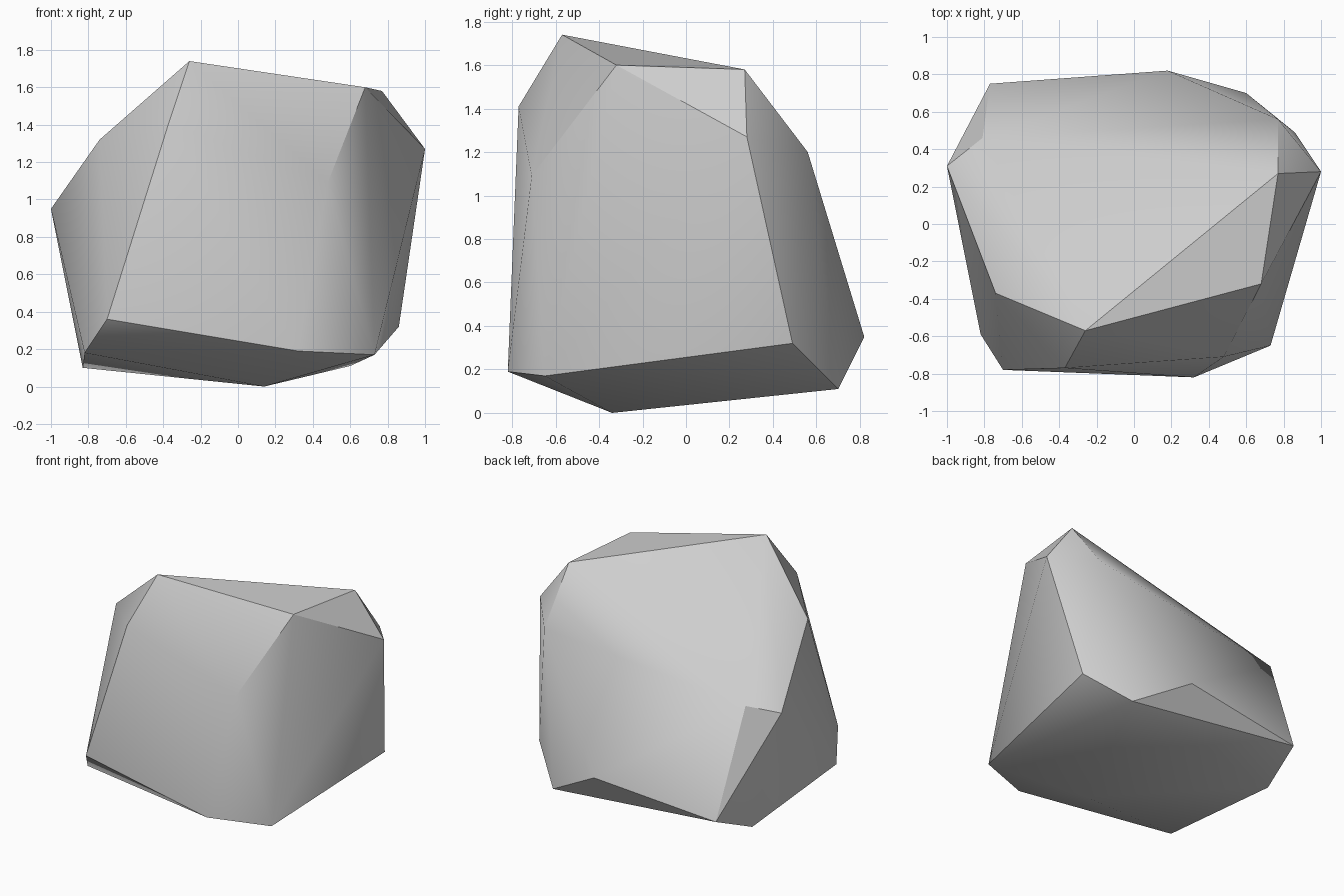
import bpy
import bmesh
import math

# Remove the default cube only
default_cube = bpy.data.objects.get("Cube")
if default_cube:
    bpy.data.objects.remove(default_cube, do_unlink=True)


def make_material(name, grey):
    """Plain matte material with a single flat colour."""
    colour = (grey, grey, grey, 1.0)
    material = bpy.data.materials.new(name)
    material.use_nodes = True
    material.diffuse_color = colour
    shader = material.node_tree.nodes["Principled BSDF"]
    shader.inputs["Base Color"].default_value = colour
    shader.inputs["Roughness"].default_value = 0.9
    return material


def make_boulder(name, corners, material):
    """Wrap a convex faceted stone around its corner points."""
    bm = bmesh.new()
    for corner in corners:
        bm.verts.new(corner)
    hull = bmesh.ops.convex_hull(bm, input=bm.verts)
    loose = {e for key in ("geom_interior", "geom_unused") for e in hull[key]
             if isinstance(e, bmesh.types.BMVert) and not e.link_faces}
    bmesh.ops.delete(bm, geom=list(loose), context="VERTS")

    # Merge nearly flat triangles into broad facets
    bmesh.ops.dissolve_limit(bm, angle_limit=math.radians(2),
                             verts=bm.verts, edges=bm.edges)
    bmesh.ops.recalc_face_normals(bm, faces=bm.faces)

    mesh = bpy.data.meshes.new(name)
    bm.to_mesh(mesh)
    bm.free()
    mesh.materials.append(material)
    boulder = bpy.data.objects.new(name, mesh)
    bpy.context.collection.objects.link(boulder)
    return boulder


# Crown: corners around the sloping top
crown = [(-.26, -.57, 1.74), (.68, -.32, 1.6), (.77, .27, 1.58)]

# Shoulders: corners around the upper sides
shoulders = [(1, .28, 1.27), (.77, .56, 1.2), (.48, -.71, 1.09),
             (-.37, -.77, 1.41), (-.74, -.37, 1.32), (-1, .31, .95),
             (-.81, .46, 1.01)]

# Foot: corners around the lower sides and the resting point
foot = [(.86, .49, .32), (.73, -.65, .17), (.32, -.82, .19),
        (-.7, -.78, .36), (-.82, -.59, .18), (.6, .7, .11),
        (.18, .82, .35), (-.77, .75, .25), (-.83, .41, .1),
        (.14, -.34, 0)]

stone = make_material("stone_grey", 0.62)
boulder = make_boulder("boulder", crown + shoulders + foot, stone)

# Soften shallow ridges, keep the strong ones crisp
bpy.ops.object.select_all(action="DESELECT")
boulder.select_set(True)
bpy.context.view_layer.objects.active = boulder
bpy.ops.object.shade_smooth_by_angle(angle=math.radians(30))
